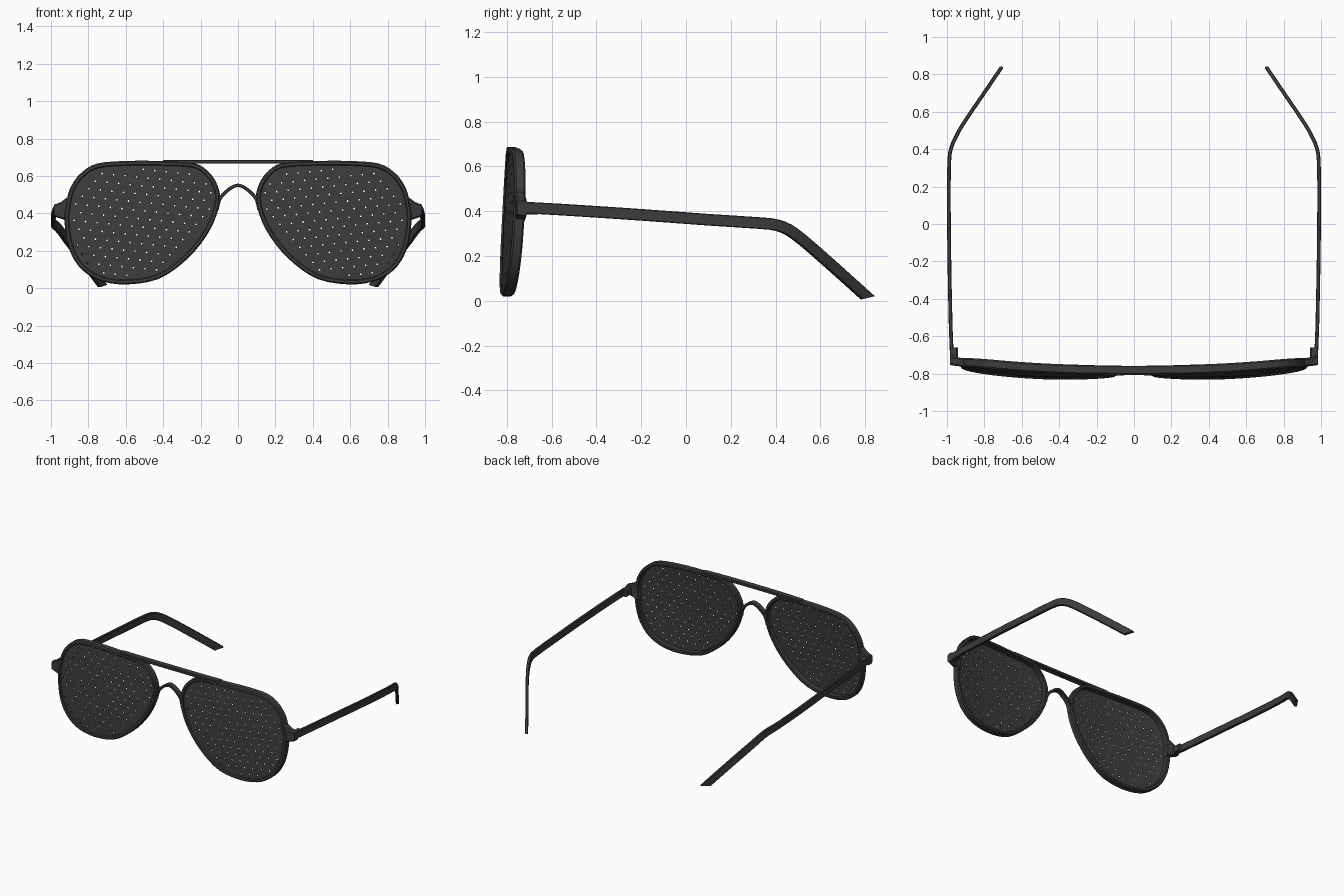
import bpy, bmesh, math
from mathutils import Vector

if "Cube" in bpy.data.objects:
    bpy.data.objects.remove(bpy.data.objects["Cube"])

dark = bpy.data.materials.new("dark_plastic")
dark.diffuse_color = (0.045, 0.045, 0.045, 1)
dark.use_nodes = True
dark.node_tree.nodes["Principled BSDF"].inputs["Base Color"].default_value = dark.diffuse_color


def front_y(x, z):
    """Wrapped and slightly tilted surface that the whole front follows."""
    return -0.78 + 0.062 * abs(x) ** 2.5 + 0.055 * (z - 0.68)


def spline(pts, closed, n):
    """Catmull-Rom curve through the points."""
    pts = [Vector(p) for p in pts]
    k = len(pts)
    get = lambda i: pts[i % k] if closed else pts[max(0, min(k - 1, i))]
    out = []
    for i in range(k if closed else k - 1):
        a, b, c, d = (get(i + j) for j in (-1, 0, 1, 2))
        for s in range(n):
            t = s / n
            out.append(0.5 * (2 * b + (c - a) * t + (2 * a - 5 * b + 4 * c - d) * t * t
                              + (3 * b - a - 3 * c + d) * t ** 3))
    return out if closed else out + [pts[-1]]


def make(name, bm):
    bmesh.ops.recalc_face_normals(bm, faces=bm.faces)
    me = bpy.data.meshes.new(name)
    bm.to_mesh(me)
    bm.free()
    ob = bpy.data.objects.new(name, me)
    bpy.context.collection.objects.link(ob)
    me.materials.append(dark)
    return ob


def smooth(ob, angle=35):
    bpy.ops.object.select_all(action='DESELECT')
    ob.select_set(True)
    bpy.context.view_layer.objects.active = ob
    bpy.ops.object.shade_smooth_by_angle(angle=math.radians(angle))


def mirror(ob):
    ob.modifiers.new("mirror", 'MIRROR').use_mirror_merge = False


def loft(name, rings, closed=False, cut=None):
    """Skin equal cross-sections, capped unless closed; cut = (point, normal) trims it."""
    bm = bmesh.new()
    vs = [[bm.verts.new(p) for p in r] for r in rings]
    m = len(vs[0])
    for i in range(len(vs) if closed else len(vs) - 1):
        a, b = vs[i], vs[(i + 1) % len(vs)]
        for j in range(m):
            bm.faces.new((a[j], a[(j + 1) % m], b[(j + 1) % m], b[j]))
    if not closed:
        bm.faces.new(vs[0])
        bm.faces.new(vs[-1])
    if cut:
        bmesh.ops.bisect_plane(bm, geom=bm.verts[:] + bm.edges[:] + bm.faces[:],
                               plane_co=cut[0], plane_no=cut[1], clear_inner=True)
        bmesh.ops.holes_fill(bm, edges=[e for e in bm.edges if e.is_boundary], sides=0)
    ob = make(name, bm)
    smooth(ob)
    return ob


def sweep(name, path, sizes, side=None, cut=None):
    """Chamfered bar along a path; sizes are (half side, half up) per point."""
    rings = []
    for i, p in enumerate(path):
        t = (path[min(i + 1, len(path) - 1)] - path[max(i - 1, 0)]).normalized()
        s = Vector(side) if side else t.cross(Vector((0, 0, 1))).normalized()
        u = s.cross(t).normalized()
        w, h = sizes[i]
        c = 0.35 * min(w, h)
        sec = [(w, h - c), (w - c, h), (c - w, h), (-w, h - c),
               (-w, c - h), (c - w, -h), (w - c, -h), (w, c - h)]
        rings.append([p + s * a + u * b for a, b in sec])
    return loft(name, rings, cut=cut)


# Aviator lens outline (x, z), counterclockwise
OUTLINE = [(.24, .67), (.16, .625), (.112, .555), (.096, .475), (.126, .36), (.196, .24),
           (.3, .13), (.43, .047), (.59, .02), (.72, .034), (.81, .078), (.872, .145),
           (.912, .24), (.928, .37), (.915, .475), (.89, .55), (.835, .62), (.75, .667),
           (.6, .68), (.42, .68)]
outline = spline(OUTLINE, True, 3)
N = len(outline)


def inset(d):
    out = []
    for i, p in enumerate(outline):
        t = (outline[(i + 1) % N] - outline[i - 1]).normalized()
        out.append(p + Vector((-t.y, t.x)) * d)
    return out


# Rims
SECTION = [(0, -.017), (.007, -.025), (.02, -.025), (.025, -.019),
           (.025, .019), (.02, .025), (.007, .025), (0, .017)]
loops = [(inset(d), dy) for d, dy in SECTION]
rim = loft("rim", [[(l[i].x, front_y(l[i].x, l[i].y) + dy, l[i].y) for l, dy in loops]
                   for i in range(N)], closed=True)
mirror(rim)

# Lenses: concentric rings, slightly domed forward, given a little thickness
edge, mid = inset(0.018), Vector((.53, .37))


def lens_y(p):
    d = (p - mid).length / 0.42
    return front_y(p.x, p.y) - 0.01 - 0.014 * max(0, 1 - d * d)


bm = bmesh.new()
vert = lambda p: bm.verts.new((p.x, lens_y(p), p.y))
rows = [[vert(mid + (p - mid) * s) for p in edge] for s in (1, .8, .6, .4, .2)]
hub = vert(mid)
for i in range(N):
    j = (i + 1) % N
    for a, b in zip(rows, rows[1:]):
        bm.faces.new((a[i], a[j], b[j], b[i]))
    bm.faces.new((rows[-1][i], rows[-1][j], hub))
lens = make("lens", bm)
sol = lens.modifiers.new("thickness", 'SOLIDIFY')
sol.thickness, sol.offset = 0.003, 0


# Pinholes: staggered, slightly slanted grid of through holes
def inside(p, poly):
    hit = False
    for a, b in zip(poly, poly[1:] + poly[:1]):
        if (a.y > p.y) != (b.y > p.y) and p.x < a.x + (p.y - a.y) * (b.x - a.x) / (b.y - a.y):
            hit = not hit
    return hit


limit = inset(0.045)
ca, sa = math.cos(0.1), math.sin(0.1)
bm = bmesh.new()
for r in range(-10, 11):
    for c in range(-9, 10):
        u, v = (c + 0.5 * (r % 2)) * 0.062 + 0.003, r * 0.044 + 0.002
        p = mid + Vector((u * ca - v * sa, u * sa + v * ca))
        if inside(p, limit):
            y = lens_y(p)
            ring = [[bm.verts.new((p.x + .005 * math.cos(k * math.pi / 3 + .2), y + dy,
                                   p.y + .005 * math.sin(k * math.pi / 3 + .2)))
                     for k in range(6)] for dy in (-.03, .03)]
            for k in range(6):
                q = (k + 1) % 6
                bm.faces.new((ring[0][k], ring[0][q], ring[1][q], ring[1][k]))
            bm.faces.new(ring[0])
            bm.faces.new(ring[1])
cutter = make("pinhole_cutter", bm)
cutter.hide_render = True
hole = lens.modifiers.new("pinholes", 'BOOLEAN')
hole.operation, hole.solver, hole.object = 'DIFFERENCE', 'EXACT', cutter
bpy.ops.object.select_all(action='DESELECT')
bpy.context.view_layer.objects.active = lens
lens.select_set(True)
for m in ("thickness", "pinholes"):
    bpy.ops.object.modifier_apply(modifier=m)
bpy.data.objects.remove(cutter)
smooth(lens)
mirror(lens)

# Brow bar across the top
xs = [-.4 + .1 * i for i in range(9)]
bar = [Vector((x, front_y(x, .68), .676 - .012 * x * x)) for x in xs]
sweep("brow_bar", bar, [(.022, .01)] * len(bar), side=(0, -1, 0))

# Arched nose bridge
half = [(.112, .42), (.1, .47), (.075, .505), (.038, .535)]
arch = [(-x, z) for x, z in half] + [(0, .55)] + half[::-1]
arch = spline([(x, front_y(x, z), z) for x, z in arch], False, 3)
sweep("nose_bridge", arch, [(.02, .009)] * len(arch), side=(0, -1, 0))

# Lugs joining rims to the arms
lug = [Vector(p) for p in ((.9, -.742, .42), (.945, -.736, .415), (.985, -.732, .415))]
mirror(sweep("hinge_lug", lug, [(.022, .07), (.023, .045), (.022, .031)], side=(0, -1, 0)))

# Hinge blocks behind the lugs
block = [Vector((.962, -.75, .415)), Vector((.962, -.66, .412))]
mirror(sweep("hinge_block", block, [(.02, .028), (.02, .026)]))

# Temple arms, bent down and inward behind the ears, tips trimmed nearly level
ARM = [(.972, -.735, .417), (.98, -.55, .407), (.987, -.2, .384), (.99, .1, .362),
       (.988, .33, .347), (.978, .405, .338), (.955, .46, .316), (.92, .525, .268),
       (.86, .615, .19), (.79, .717, .099), (.7, .85, -.021)]
arm = spline(ARM, False, 2)
mirror(sweep("temple_arm", arm, [(.01, .026)] * len(arm),
             cut=((.72, .8, .01), (0, -.24, .97))))
